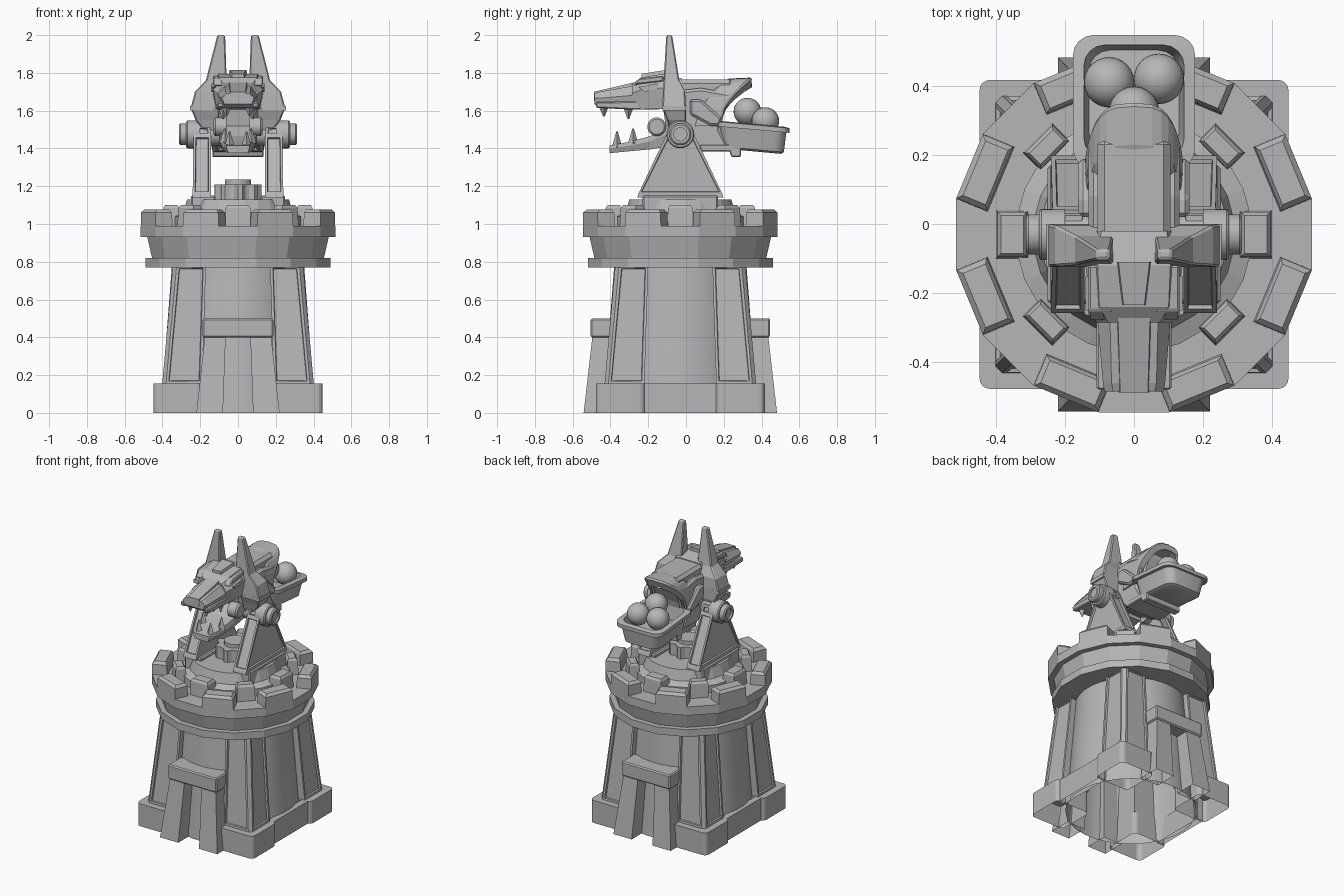
import bpy, bmesh, math
from mathutils import Matrix

cube = bpy.data.objects.get("Cube")
if cube:
    bpy.data.objects.remove(cube)

stone = bpy.data.materials.new("grey_stone")
stone.use_nodes = True
GREY = (0.47, 0.47, 0.47, 1)
stone.diffuse_color = GREY
stone.node_tree.nodes["Principled BSDF"].inputs["Base Color"].default_value = GREY
AXIS = -0.03   # y of the tower's centre line


def finish(name, bm, mirror="", bevel=0, smooth=False, y=0):
    bmesh.ops.recalc_face_normals(bm, faces=bm.faces)
    mesh = bpy.data.meshes.new(name)
    bm.to_mesh(mesh)
    bm.free()
    mesh.materials.append(stone)
    ob = bpy.data.objects.new(name, mesh)
    bpy.context.collection.objects.link(ob)
    ob.location.y = y
    if bevel:
        mod = ob.modifiers.new("bevel", "BEVEL")
        mod.width, mod.segments, mod.limit_method = bevel, 1, "ANGLE"
    if mirror:
        mod = ob.modifiers.new("mirror", "MIRROR")
        mod.use_axis = ["x" in mirror, "y" in mirror, False]
        mod.use_mirror_merge = False
    if smooth:
        bpy.ops.object.select_all(action="DESELECT")
        ob.select_set(True)
        bpy.context.view_layer.objects.active = ob
        bpy.ops.object.shade_smooth_by_angle(angle=math.radians(35))
    return ob


def loft_bm(rings, start=True, end=True):
    bm = bmesh.new()
    rows = [[bm.verts.new(p) for p in r] for r in rings]
    for a, b in zip(rows, rows[1:]):
        for i in range(len(a)):
            j = (i + 1) % len(a)
            bm.faces.new((a[i], a[j], b[j], b[i]))
    if start:
        bm.faces.new(rows[0])
    if end:
        bm.faces.new(rows[-1])
    return bm


def loft(name, rings, start=True, end=True, **kw):
    return finish(name, loft_bm(rings, start, end), **kw)


def panelled(name, rings, test, width, depth, **kw):
    # loft whose chosen faces get a sunken framed panel
    bm = loft_bm(rings)
    bmesh.ops.recalc_face_normals(bm, faces=bm.faces)
    bm.normal_update()
    chosen = [f for f in bm.faces if test(f.normal)]
    bmesh.ops.inset_individual(bm, faces=chosen, thickness=width)
    bmesh.ops.inset_individual(bm, faces=chosen, thickness=0.004, depth=-depth)
    return finish(name, bm, **kw)


def rect(x0, x1, y0, y1, z):
    return [(x0, y0, z), (x1, y0, z), (x1, y1, z), (x0, y1, z)]


def ngon(apothem, z, n=16):
    r = apothem / math.cos(math.pi / n)
    return [(r * math.cos(a), r * math.sin(a), z)
            for a in ((i + 0.5) * math.tau / n for i in range(n))]


def rounded(hx, hy, r, z, cx=0, cy=0, steps=4):
    pts = []
    for k, (sx, sy) in enumerate(((1, 1), (-1, 1), (-1, -1), (1, -1))):
        for i in range(steps + 1):
            a = (k + i / steps) * math.pi / 2
            pts.append((cx + sx * (hx - r) + r * math.cos(a), cy + sy * (hy - r) + r * math.sin(a), z))
    return pts


def prism(name, yz, x0, x1, **kw):
    return loft(name, [[(x, y, z) for y, z in yz] for x in (x0, x1)], **kw)


def lathe_x(name, steps, y, z, n=24, **kw):
    rings = [[(x, y + r * math.cos(i * math.tau / n), z + r * math.sin(i * math.tau / n))
              for i in range(n)] for x, r in steps]
    return loft(name, rings, **kw)


# Tower body: round core, plinth and framed corner columns
loft("tower_core", [ngon(0.41, 0, 32), ngon(0.35, 0.78, 32)], start=False, end=False, y=AXIS, smooth=True)
loft("plinth_side", [rect(0.38, 0.425, -0.2, 0.2, z) for z in (0, 0.155)], start=False, y=AXIS, mirror="x")
loft("plinth_corner", [rounded(0.13, 0.13, 0.03, z, 0.317, 0.317) for z in (0, 0.155)],
     start=False, y=AXIS, mirror="xy")


def column_ring(a, b, z, c=0.02):
    return [(b, b, z), (a, b, z), (a, a - c, z), (a - c, a, z), (b, a, z)]


panelled("corner_column", [column_ring(0.401, 0.19, 0.155), column_ring(0.345, 0.17, 0.78)],
         lambda n: n.x > 0.9 or n.y > 0.9, 0.02, 0.012, y=AXIS, mirror="xy")

# Front and back buttresses
loft("buttress_leg", [rect(0.08, 0.22, 0.36, 0.512, 0), rect(0.065, 0.175, 0.34, 0.465, 0.41)],
     start=False, y=AXIS, mirror="xy")
loft("buttress_lintel", [rect(-0.187, 0.187, 0.33, 0.475, z) for z in (0.4, 0.5)],
     y=AXIS, mirror="y", bevel=0.008)

# Crown with outer battlements
loft("crown", [ngon(r, z) for r, z in ((0.49, 0.77), (0.49, 0.82), (0.455, 0.82), (0.48, 0.93),
                                       (0.515, 0.93), (0.515, 0.99))], y=AXIS)


def ring_blocks(name, count, turn, lower, upper, chamfer):
    bm = bmesh.new()
    for k in range(count):
        part = loft_bm([lower, upper, chamfer])
        part.transform(Matrix.Rotation(turn + k * math.tau / count, 4, "Z"))
        mesh = bpy.data.meshes.new("block_part")
        part.to_mesh(mesh)
        part.free()
        bm.from_mesh(mesh)
        bpy.data.meshes.remove(mesh)
    return finish(name, bm, y=AXIS)


ring_blocks("battlement", 8, math.pi / 8, rect(0.415, 0.515, -0.102, 0.102, 0.96),
            rect(0.42, 0.515, -0.1, 0.1, 1.06), rect(0.43, 0.5, -0.085, 0.085, 1.078))

# Turntable with inner blocks and central gear
loft("turntable", [ngon(r, z, 24) for r, z in ((0.34, 0.98), (0.34, 1.04), (0.29, 1.06), (0.27, 1.13))], y=AXIS)
ring_blocks("turntable_block", 4, 0, rect(0.3, 0.4, -0.07, 0.07, 0.98),
            rect(0.31, 0.395, -0.065, 0.065, 1.085), rect(0.32, 0.385, -0.055, 0.055, 1.1))
ring_blocks("small_block", 4, math.pi / 4, rect(0.32, 0.395, -0.06, 0.06, 0.98),
            rect(0.325, 0.39, -0.056, 0.056, 1.085), rect(0.335, 0.38, -0.048, 0.048, 1.1))
gear = []
for z in (1.12, 1.21):
    radii = [0.125 if i % 4 < 2 else 0.105 for i in range(32)]
    gear.append([(r * math.cos(i * math.tau / 32), r * math.sin(i * math.tau / 32), z)
                 for i, r in enumerate(radii)])
loft("gear", gear, y=AXIS)
loft("gear_hub", [ngon(0.07, z, 16) for z in (1.2, 1.235)], y=AXIS)

# Support arms with framed faces, and the axle
loft("arm_foot", [rect(0.12, 0.25, -0.2, 0.2, z) for z in (1.04, 1.15)], y=AXIS, mirror="x", bevel=0.008)
panelled("support_arm", [rect(0.143, 0.24, -0.228, 0.228, 1.14), rect(0.143, 0.24, -0.222, 0.222, 1.16),
                         rect(0.143, 0.236, -0.075, 0.075, 1.47), rect(0.15, 0.228, -0.055, 0.055, 1.52)],
         lambda n: 0.3 < n.z < 0.6 or (n.x > 0.9 and n.z > 0.005), 0.018, 0.012, y=AXIS, mirror="x")
lathe_x("axle", [(0.1, 0.06), (0.2, 0.06), (0.2, 0.074), (0.268, 0.074), (0.275, 0.068), (0.275, 0.058),
                 (0.305, 0.058), (0.312, 0.05), (0.312, 0.035), (0.3, 0.035)],
        AXIS, 1.475, mirror="x", smooth=True)

# Neck core, side plates and belly
prism("neck", [(-0.14, 1.74), (-0.08, 1.765), (0.25, 1.765), (0.25, 1.69), (0.2, 1.58), (0.18, 1.5),
               (0.2, 1.4), (0.06, 1.4), (-0.1, 1.47)], -0.105, 0.105, bevel=0.02)
prism("neck_side_plate", [(-0.09, 1.7), (0.08, 1.72), (0.25, 1.69), (0.2, 1.58), (0.18, 1.5),
                          (0.24, 1.39), (0.08, 1.39), (-0.09, 1.47)], 0.09, 0.132, bevel=0.015, mirror="x")
prism("mane_edge", [(0.02, 1.66), (0.08, 1.66), (0.19, 1.56), (0.18, 1.52), (0.13, 1.52), (0.02, 1.58)],
      0.12, 0.16, bevel=0.012, mirror="x")
prism("belly", [(0.07, 1.42), (0.29, 1.42), (0.29, 1.355), (0.24, 1.355), (0.23, 1.385), (0.08, 1.385)],
      -0.135, 0.135, bevel=0.005)


# Arched hood sweeping back over the basket
def arch(w, h, back, n=16):
    pts = []
    for i in range(n + 1):
        t = math.pi * i / n
        c, s = math.cos(t), math.sin(t) ** 0.6
        pts.append((w * math.copysign(abs(c) ** 0.6, c), 0.18 + 0.17 * s * s - back, 1.52 + h * s))
    return pts


loft("hood", [arch(w, h, b) + arch(w - 0.03, h - 0.04, b)[::-1]
              for w, h, b in ((0.12, 0.24, 0.15), (0.14, 0.25, 0.12), (0.142, 0.255, 0.01), (0.138, 0.245, 0))])

# Tilted basket and its three balls
basket = loft_bm([rounded(hx, hy, 0.06, z, cy=0.353) for hx, hy, z in (
    (0.12, 0.15, 1.385), (0.135, 0.165, 1.395), (0.155, 0.178, 1.5), (0.177, 0.194, 1.5), (0.177, 0.194, 1.525),
    (0.145, 0.165, 1.53), (0.13, 0.15, 1.43))])
for v in basket.verts:
    v.co.z -= 0.09 * (v.co.y - 0.353)
finish("basket", basket, smooth=True)
for name, at in (("left_ball", (0.072, 0.42, 1.545)), ("right_ball", (-0.072, 0.41, 1.545)),
                 ("top_ball", (0, 0.325, 1.595))):
    bm = bmesh.new()
    bmesh.ops.create_uvsphere(bm, u_segments=24, v_segments=14, radius=0.073, matrix=Matrix.Translation(at))
    finish(name, bm, smooth=True)


# Skull and snout, built from cross-sections along y
def section(y, w, top, z0, z1):
    mid = z0 + 0.6 * (z1 - z0)
    return [(-w * 0.85, y, z0), (w * 0.85, y, z0), (w, y, mid), (top, y, z1), (-top, y, z1), (-w, y, mid)]


loft("skull", [section(-0.285, 0.108, 0.075, 1.62, 1.74), section(-0.24, 0.132, 0.1, 1.61, 1.775),
               section(-0.12, 0.138, 0.105, 1.61, 1.795), section(-0.02, 0.125, 0.095, 1.55, 1.77)])
loft("snout", [section(-0.485, 0.085, 0.06, 1.635, 1.69), section(-0.46, 0.09, 0.065, 1.615, 1.7),
               section(-0.26, 0.107, 0.07, 1.605, 1.735)])
loft("snout_ridge", [section(-0.488, 0.045, 0.04, 1.65, 1.7), section(-0.25, 0.052, 0.047, 1.65, 1.755)])
loft("brow_plate", [section(-0.235, 0.035, 0.03, 1.72, 1.795), section(-0.11, 0.052, 0.045, 1.72, 1.815)])
prism("brow_ridge", [(-0.28, 1.73), (-0.25, 1.77), (-0.12, 1.785), (-0.12, 1.755), (-0.25, 1.74)],
      0.06, 0.132, mirror="x", bevel=0.006)
prism("eye", [(-0.25, 1.725), (-0.15, 1.745), (-0.15, 1.715), (-0.22, 1.70)], 0.11, 0.14, mirror="x")
prism("upper_lip", [(-0.48, 1.645), (-0.25, 1.65), (-0.14, 1.63), (-0.14, 1.605), (-0.27, 1.605), (-0.475, 1.615)],
      0.075, 0.108, mirror="x", bevel=0.006)

# Lower jaw and its hinge
loft("lower_jaw", [section(-0.405, 0.06, 0.06, 1.375, 1.415), section(-0.3, 0.085, 0.08, 1.385, 1.435),
                   section(-0.19, 0.1, 0.095, 1.395, 1.465), section(-0.04, 0.1, 0.095, 1.42, 1.56)])
lathe_x("jaw_hinge", [(0.06, 0.05), (0.12, 0.05), (0.13, 0.04)], -0.155, 1.515, n=16, mirror="x", smooth=True)


# Teeth: four-sided spikes along each jaw
def teeth(name, spots):
    bm = bmesh.new()
    for x, y, z, h in spots:
        bmesh.ops.create_cone(bm, segments=4, radius1=0.028, radius2=0.004, depth=abs(h), cap_ends=True,
                              matrix=Matrix.Translation((x, y, z + h / 2))
                              @ Matrix.Rotation(math.pi if h < 0 else 0, 4, "X"))
    finish(name, bm, mirror="x")


teeth("upper_teeth", [(0.062, -0.435, 1.625, -0.055), (0.08, -0.305, 1.62, -0.065)])
teeth("lower_teeth", [(0.045, -0.365, 1.405, 0.085), (0.07, -0.28, 1.425, 0.08)])

# Ears rising from the flared cheek guards
loft("ear", [rect(*r) for r in ((0.1, 0.17, -0.08, -0.02, 1.48), (0.1, 0.225, -0.1, 0.0, 1.55),
                                (0.1, 0.25, -0.125, 0.0, 1.615), (0.08, 0.228, -0.122, -0.005, 1.7),
                                (0.06, 0.17, -0.118, -0.035, 1.76), (0.068, 0.112, -0.105, -0.072, 1.99),
                                (0.073, 0.107, -0.1, -0.077, 2.0))], mirror="x", bevel=0.006)
prism("cheek_band", [(-0.125, 1.625), (0.0, 1.625), (0.0, 1.6), (-0.125, 1.6)], 0.13, 0.253, mirror="x")
